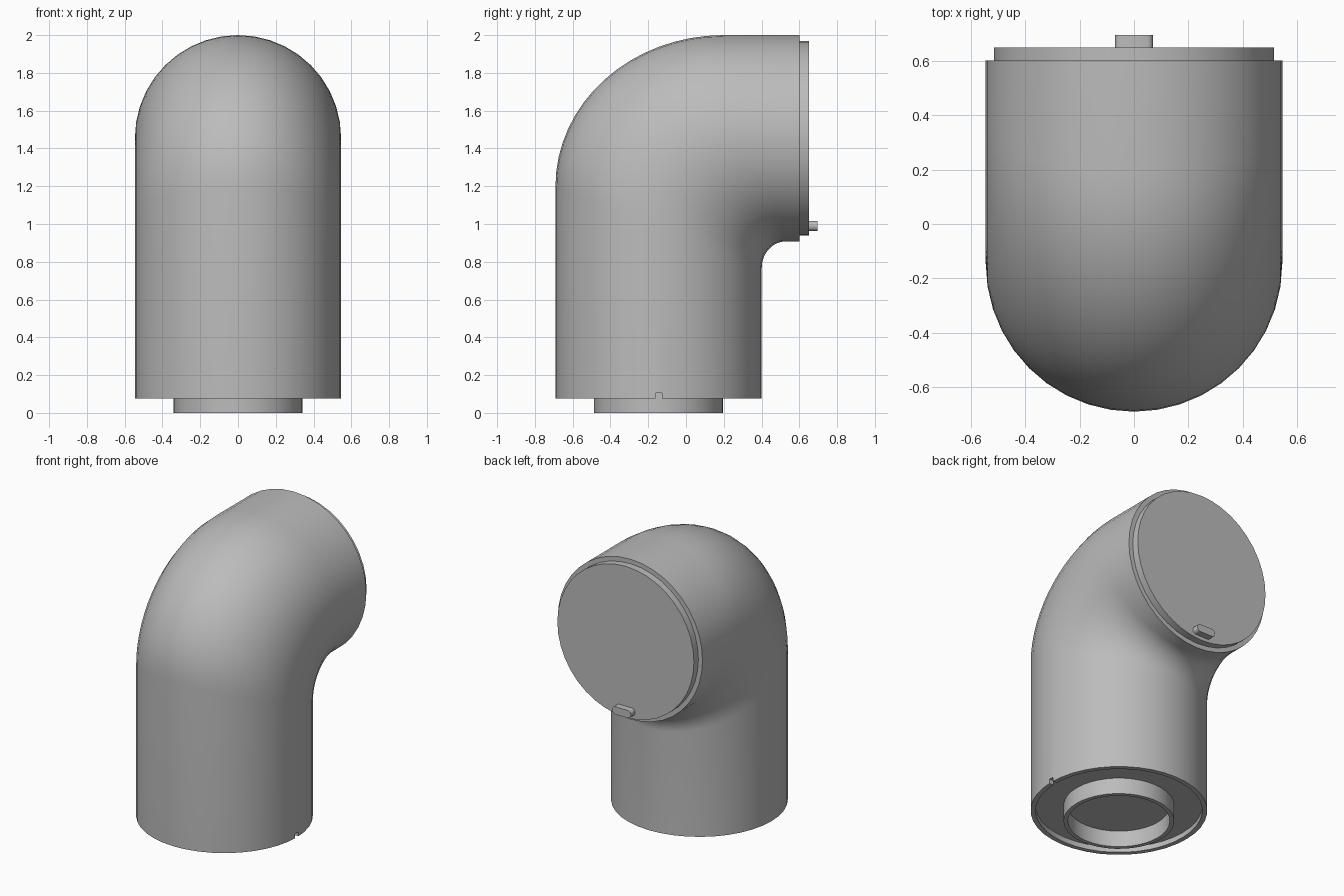
import bpy, bmesh
from math import sin, cos, pi, radians
from mathutils import Vector

cube = bpy.data.objects.get("Cube")
if cube:
    bpy.data.objects.remove(cube)

SIDES = 40
R = 0.546          # pipe radius
LIP = 0.515        # radius inside the pipe lip
AXIS_Y = -0.145    # upright pipe axis
AXIS_Z = 1.454     # outlet pipe axis

grey = bpy.data.materials.new("matte grey")
grey.use_nodes = True
colour = (0.5, 0.5, 0.5, 1)
grey.diffuse_color = colour
grey.node_tree.nodes["Principled BSDF"].inputs["Base Color"].default_value = colour


def finish(name, bm):
    bmesh.ops.recalc_face_normals(bm, faces=bm.faces)
    mesh = bpy.data.meshes.new(name)
    bm.to_mesh(mesh)
    bm.free()
    obj = bpy.data.objects.new(name, mesh)
    bpy.context.collection.objects.link(obj)
    mesh.materials.append(grey)
    return obj


def smooth(obj):
    bpy.ops.object.select_all(action="DESELECT")
    obj.select_set(True)
    bpy.context.view_layer.objects.active = obj
    bpy.ops.object.shade_smooth_by_angle(angle=radians(35))


def loft(name, sections, loop=False):
    """Skin ellipses given as (outer yz, inner yz, half width)."""
    bm = bmesh.new()
    rings = []
    for outer, inner, half in sections:
        a, b = Vector((0, *outer)), Vector((0, *inner))
        mid, arm = (a + b) / 2, (a - b) / 2
        ring = []
        for i in range(SIDES):
            t = 2 * pi * i / SIDES
            ring.append(bm.verts.new(mid + arm * cos(t) + Vector((half * sin(t), 0, 0))))
        rings.append(ring)
    pairs = list(zip(rings, rings[1:]))
    if loop:
        pairs.append((rings[-1], rings[0]))
    else:
        bm.faces.new(rings[0])
        bm.faces.new(rings[-1])
    for p, q in pairs:
        for i in range(SIDES):
            j = (i + 1) % SIDES
            bm.faces.new((p[i], p[j], q[j], q[i]))
    return finish(name, bm)


def level(r, z):
    return ((AXIS_Y - r, z), (AXIS_Y + r, z), r)


def upright(r, y):
    return ((y, AXIS_Z + r), (y, AXIS_Z - r), r)


def box(name, size, centre):
    bm = bmesh.new()
    bmesh.ops.create_cube(bm, size=1)
    bmesh.ops.scale(bm, vec=size, verts=bm.verts)
    bmesh.ops.translate(bm, vec=centre, verts=bm.verts)
    return finish(name, bm)


# Elbow pipe: recessed base, wide outer bend, tight inner bend, outlet
sections = [level(LIP, 0.11), level(LIP, 0.075), level(R, 0.075)]
STEPS = 16
for k in range(STEPS + 1):
    t = pi / 2 * k / STEPS
    outer = (0.2 - 0.891 * cos(t), 1.2 + 0.8 * sin(t))
    inner = (0.53 - 0.129 * cos(t), 0.768 + 0.14 * sin(t))
    sections.append((outer, inner, R))
sections.append(upright(R, 0.602))
pipe = loft("elbow_pipe", sections)

# Small notch in the side of the base lip
cutter = box("notch_cutter", (0.12, 0.035, 0.06), (R, AXIS_Y, 0.075))
cutter.hide_render = True
cutter.hide_set(True)
cut = pipe.modifiers.new("notch", "BOOLEAN")
cut.object = cutter
cut.solver = "EXACT"
bpy.context.view_layer.objects.active = pipe
bpy.ops.object.modifier_apply(modifier=cut.name)
bpy.data.objects.remove(cutter)
smooth(pipe)

# End cap on the outlet
smooth(loft("end_cap", [upright(LIP, 0.58), upright(LIP, 0.65)]))

# Open collar under the base
smooth(loft("base_collar", [level(0.342, 0), level(0.342, 0.12),
                            level(0.315, 0.12), level(0.315, 0)], loop=True))

# Rounded tab low on the end cap
tab = box("cap_tab", (0.14, 0.06, 0.052), (0, 0.665, 0.99))
bm = bmesh.new()
bm.from_mesh(tab.data)
edges = [e for e in bm.edges if abs(e.verts[0].co.y - e.verts[1].co.y) > 0.01]
bmesh.ops.bevel(bm, geom=edges, offset=0.022, segments=3, profile=0.5, affect="EDGES")
bm.to_mesh(tab.data)
bm.free()
smooth(tab)
